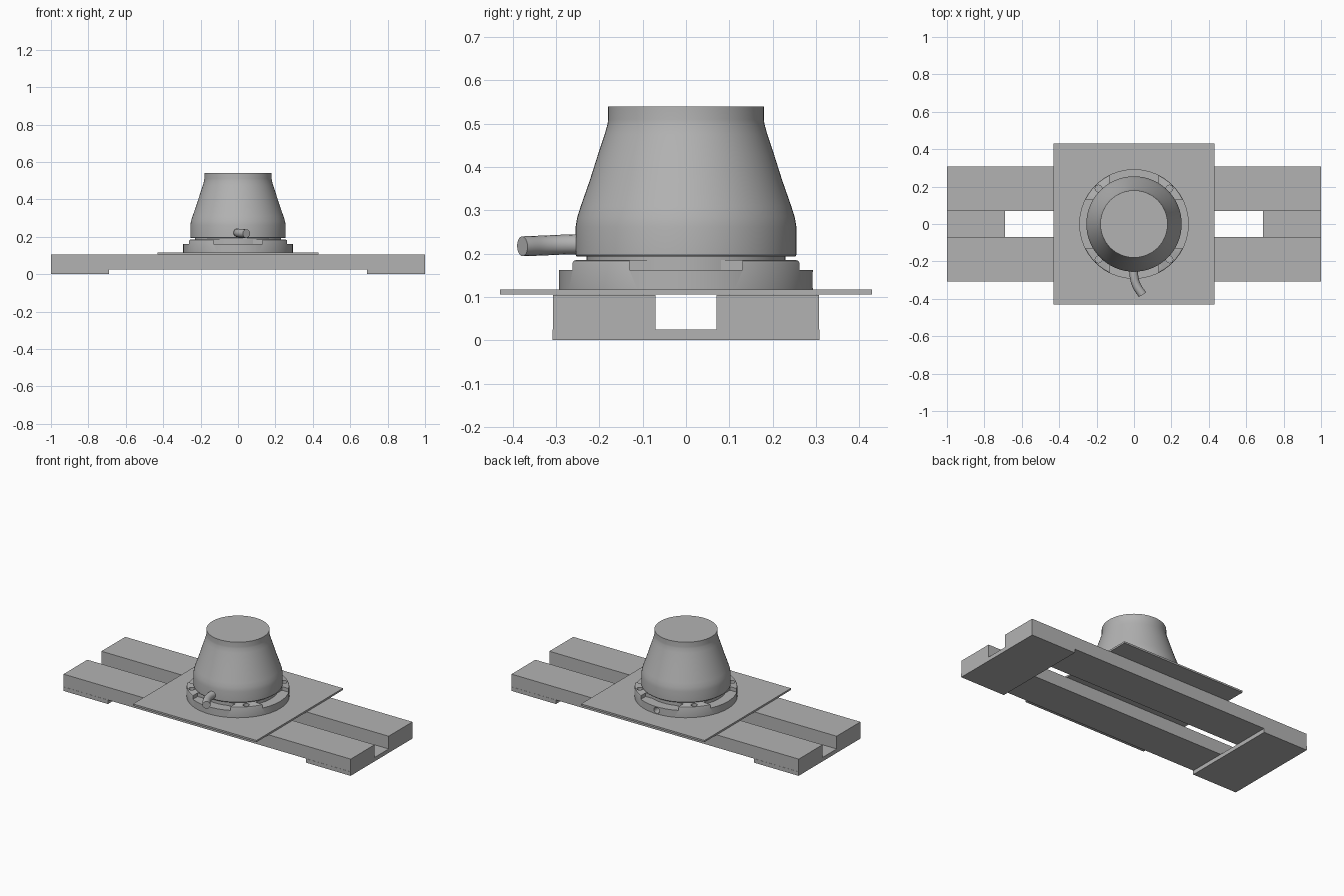
import bpy, bmesh, math
from mathutils import Matrix, Vector

cube = bpy.data.objects.get("Cube")
if cube:
    bpy.data.objects.remove(cube, do_unlink=True)

GREY = (0.45, 0.45, 0.45, 1)
mat = bpy.data.materials.new("plain grey")
mat.use_nodes = True
mat.diffuse_color = GREY
mat.node_tree.nodes["Principled BSDF"].inputs["Base Color"].default_value = GREY


def finish(name, bm):
    mesh = bpy.data.meshes.new(name)
    bmesh.ops.recalc_face_normals(bm, faces=bm.faces)
    bm.to_mesh(mesh)
    bm.free()
    ob = bpy.data.objects.new(name, mesh)
    bpy.context.collection.objects.link(ob)
    mesh.materials.append(mat)
    return ob


def add_box(bm, lo, hi, turn=0):
    lo, hi = Vector(lo), Vector(hi)
    m = (Matrix.Rotation(turn, 4, "Z") @ Matrix.Translation((lo + hi) / 2)
         @ Matrix.Diagonal((*(hi - lo), 1)))
    bmesh.ops.create_cube(bm, size=1, matrix=m)


def box(name, lo, hi):
    bm = bmesh.new()
    add_box(bm, lo, hi)
    return finish(name, bm)


def lathe(name, profile, steps=64):
    """Closed solid turned about z, from (radius, height) points."""
    bm = bmesh.new()
    pts = [(0, profile[0][1])] + profile + [(0, profile[-1][1])]
    verts = [bm.verts.new((r, 0, z)) for r, z in pts]
    edges = [bm.edges.new(pair) for pair in zip(verts, verts[1:])]
    bmesh.ops.spin(bm, geom=verts + edges, cent=(0, 0, 0), axis=(0, 0, 1),
                   angle=math.tau, steps=steps, use_duplicate=False)
    bmesh.ops.remove_doubles(bm, verts=bm.verts, dist=1e-5)
    return finish(name, bm)


def smooth(ob):
    bpy.ops.object.select_all(action="DESELECT")
    ob.select_set(True)
    bpy.context.view_layer.objects.active = ob
    bpy.ops.object.shade_smooth_by_angle(angle=math.radians(30))


def cut(ob, cutter):
    cutter.hide_render = True
    mod = ob.modifiers.new(cutter.name, "BOOLEAN")
    mod.operation, mod.solver, mod.object = "DIFFERENCE", "EXACT", cutter
    bpy.context.view_layer.objects.active = ob
    bpy.ops.object.modifier_apply(modifier=mod.name)
    bpy.data.objects.remove(cutter, do_unlink=True)


# Two rails on end plates, with a gap between the rails
for side, s in (("back", 1), ("front", -1)):
    y = sorted((s * 0.07, s * 0.307))
    box(side + "_rail", (-1, y[0], 0.025), (1, y[1], 0.105))
for side, s in (("left", 1), ("right", -1)):
    x = sorted((s * 0.69, s * 1))
    box(side + "_end_plate", (x[0], -0.308, 0), (x[1], 0.308, 0.025))

# Thin square mounting plate
box("mounting_plate", (-0.43, -0.43, 0.106), (0.43, 0.43, 0.117))

# Round flange with rounded rim
flange = lathe("flange", [(0.293, 0.117), (0.293, 0.178), (0.291, 0.183), (0.286, 0.185)])

# Four open pockets around the rim
bm = bmesh.new()
for i in range(4):
    add_box(bm, (0.215, -0.13, 0.162), (0.32, 0.13, 0.25), i * math.pi / 2)
cut(flange, finish("pocket_cutter", bm))

# Bolt holes between the pockets, and one hole in the back wall
bm = bmesh.new()
for i in range(4):
    a = math.pi / 4 + i * math.pi / 2
    spot = Vector((0.268 * math.cos(a), 0.268 * math.sin(a), 0.18))
    bmesh.ops.create_cone(bm, cap_ends=True, segments=20, radius1=0.018, radius2=0.018,
                          depth=0.1, matrix=Matrix.Translation(spot))
m = Matrix.Translation((0, 0.28, 0.139)) @ Matrix.Rotation(math.pi / 2, 4, "X")
bmesh.ops.create_cone(bm, cap_ends=True, segments=20, radius1=0.019, radius2=0.019,
                      depth=0.12, matrix=m)
cut(flange, finish("hole_cutter", bm))
smooth(flange)

# Narrow neck and tapering housing
smooth(lathe("neck", [(0.23, 0.15), (0.23, 0.2)]))
smooth(lathe("housing", [(0.252, 0.193), (0.255, 0.197), (0.255, 0.262), (0.251, 0.285),
                         (0.243, 0.31), (0.222, 0.37), (0.203, 0.43), (0.188, 0.475),
                         (0.181, 0.5), (0.18, 0.51), (0.18, 0.54)]))

# Bent outlet pipe, swept along a curve
curve = bpy.data.curves.new("outlet_path", "CURVE")
curve.dimensions = "3D"
curve.bevel_depth = 0.023
curve.bevel_resolution = 6
curve.use_fill_caps = True
path = [(0, -0.22, 0.222), (0, -0.28, 0.221), (0.012, -0.325, 0.219), (0.045, -0.378, 0.217)]
spline = curve.splines.new("BEZIER")
spline.bezier_points.add(len(path) - 1)
for point, co in zip(spline.bezier_points, path):
    point.co = co
    point.handle_left_type = point.handle_right_type = "AUTO"
pipe = bpy.data.objects.new("outlet_pipe", curve)
bpy.context.collection.objects.link(pipe)
curve.materials.append(mat)
bpy.ops.object.select_all(action="DESELECT")
pipe.select_set(True)
bpy.context.view_layer.objects.active = pipe
bpy.ops.object.convert(target="MESH")
smooth(bpy.context.view_layer.objects.active)
